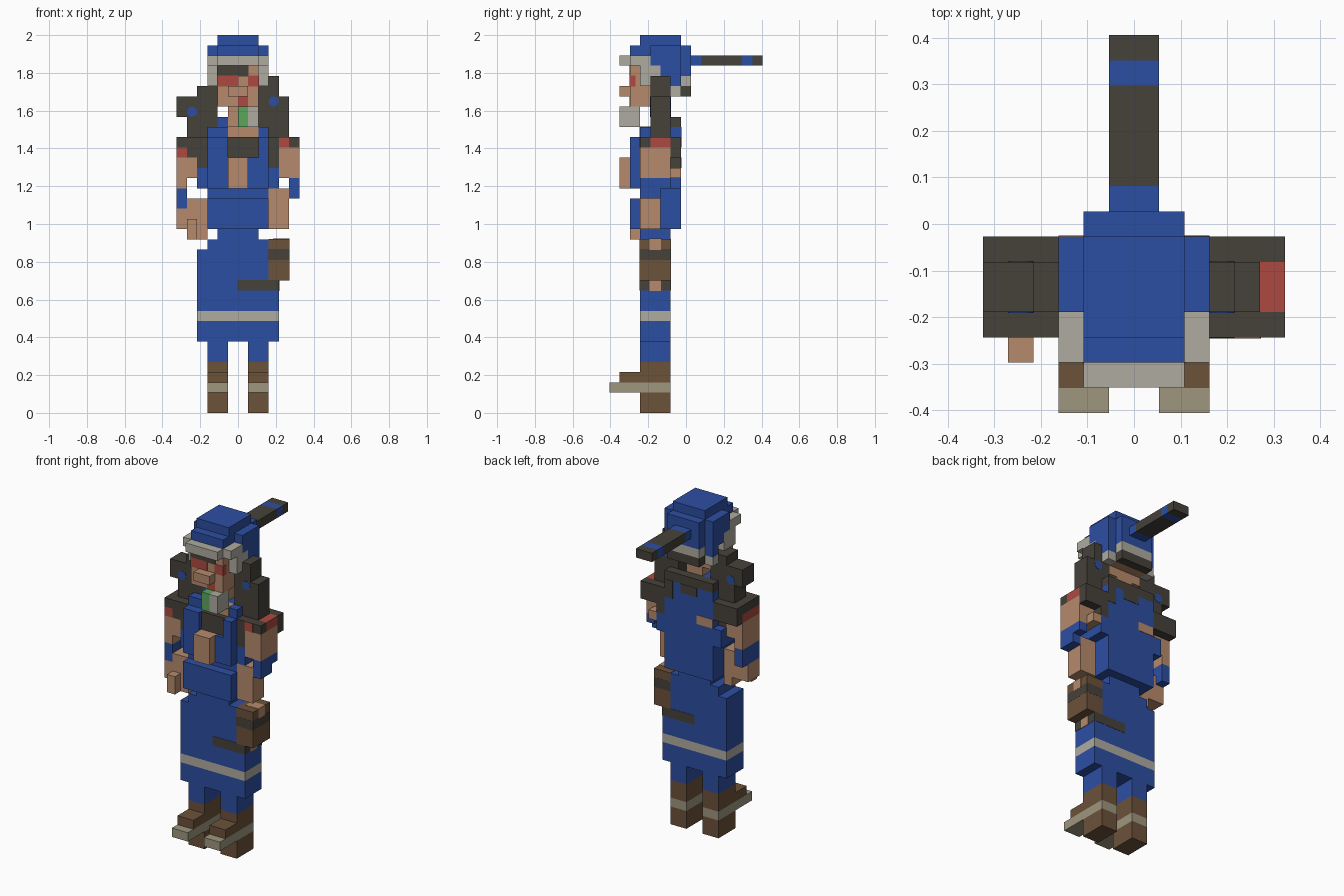
import bpy, bmesh, math
from mathutils import Matrix

if "Cube" in bpy.data.objects:
    bpy.data.objects.remove(bpy.data.objects["Cube"])

V = 2 / 37      # edge of one block
Y0 = 7.5        # block depth index that lies on y = 0


def linear(c):
    c /= 255
    return c / 12.92 if c <= 0.04045 else ((c + 0.055) / 1.055) ** 2.4


def material(name, r, g, b):
    m = bpy.data.materials.new(name)
    col = (linear(r), linear(g), linear(b), 1)
    m.diffuse_color = col
    m.use_nodes = True
    bsdf = next(n for n in m.node_tree.nodes if n.type == 'BSDF_PRINCIPLED')
    bsdf.inputs["Base Color"].default_value = col
    return m


BLUE = material("blue cloth", 44, 78, 162)
DARK = material("charcoal", 70, 65, 58)
SKIN = material("skin", 182, 138, 108)
BROWN = material("brown leather", 108, 82, 58)
TAN = material("tan sole", 157, 150, 126)
GREY = material("pale grey", 175, 171, 160)
RED = material("red", 172, 74, 65)
GREEN = material("green", 92, 165, 92)


def finish(name, mat, bm):
    me = bpy.data.meshes.new(name)
    bm.to_mesh(me)
    bm.free()
    me.materials.append(mat)
    ob = bpy.data.objects.new(name, me)
    bpy.context.collection.objects.link(ob)
    return ob


def part(name, mat, *boxes, grow=0.0, mirror=False):
    """Blocks as (x0, x1, depth0, depth1, z0, z1) in block units."""
    bm = bmesh.new()
    for b in boxes:
        sides = [b, (-b[1], -b[0]) + b[2:]] if mirror else [b]
        for x0, x1, y0, y1, z0, z1 in sides:
            mid = ((x0 + x1) / 2, (y0 + y1) / 2 - Y0, (z0 + z1) / 2)
            size = [s + 2 * grow for s in (x1 - x0, y1 - y0, z1 - z0)]
            mtx = (Matrix.Translation([c * V for c in mid])
                   @ Matrix.Diagonal([s * V for s in size] + [1]))
            bmesh.ops.create_cube(bm, size=1, matrix=mtx)
    return finish(name, mat, bm)


def stud(name, mat, x, z, y0, y1):
    """Round dot running through a block from front to back."""
    bm = bmesh.new()
    mtx = (Matrix.Translation((x * V, ((y0 + y1) / 2 - Y0) * V, z * V))
           @ Matrix.Rotation(math.pi / 2, 4, 'X'))
    bmesh.ops.create_cone(bm, cap_ends=True, segments=12, radius1=0.5 * V,
                          radius2=0.5 * V, depth=(y1 - y0 + 0.06) * V, matrix=mtx)
    return finish(name, mat, bm)


# boots and legs
part("boots", BROWN, (1, 3, 3, 6, 0, 2), (1, 3, 3, 6, 3, 5), (1, 3, 1, 3, 3, 4), mirror=True)
part("boot_soles", TAN, (1, 3, 0, 6, 2, 3), mirror=True)
part("legs", BLUE, (1, 3, 3, 6, 5, 7), mirror=True)

# skirt and waist
part("skirt", BLUE, (-4, 4, 3, 6, 7, 9), (-4, 4, 3, 6, 10, 16),
     (-3, 3, 3, 6, 16, 17), (-2, 2, 3, 6, 17, 18))
part("skirt_band", GREY, (-4, 4, 3, 6, 9, 10))
part("holster_strap", DARK, (0, 4, 3, 6, 12, 13), grow=0.03)
part("strap_clasp", SKIN, (3.5, 4, 4, 5, 12, 13), grow=0.06)
part("holster", BROWN, (3, 5, 3, 6, 13, 15), (3, 5, 3, 6, 16, 17), grow=0.03)
part("holster_band", DARK, (3, 5, 3, 6, 15, 16), grow=0.04)
part("holster_grip", SKIN, (3.5, 5, 4, 5, 16, 17), grow=0.06)

# torso
part("torso", BLUE, (-3, 3, 2, 7, 18, 21), (-3, 3, 3, 7, 21, 27),
     (-4, 4, 3, 7, 22, 24), (-3, 3, 3, 7, 27, 28), (-2, -1, 4, 6, 28, 29))
part("bib_straps", BLUE, (-3, -1, 2, 3, 22, 27), (1, 3, 2, 3, 22, 25), (2, 3, 2, 3, 25, 27))
part("chest", SKIN, (-1, 1, 1, 3, 22, 25))
part("chest_cloth", DARK, (-1, 2, 2.4, 3, 25, 27))
part("neck", SKIN, (-1, 1, 4, 6, 27, 30), (-1, 2, 2.95, 4, 27, 28.03))
part("back_collar", DARK, (-3, 3, 6, 7, 28, 29), (-1, 1, 6.5, 7.04, 27, 28),
     (2, 3, 6.5, 7.04, 26, 28))
part("back_patch", SKIN, (-2, -1, 6.5, 7.04, 24, 25), (-3, -2, 6.5, 7.04, 24, 25))

# left arm
part("left_shoulder", DARK, (3, 5, 3, 4, 26, 27), (3, 4, 3, 6, 24, 27), (5, 6, 3, 4, 26, 27),
     (3, 6, 6, 7, 25, 27), (3, 4, 6, 7, 24, 25))
part("left_sleeve_band", RED, (4, 6, 4, 6, 26, 27))
part("left_sleeve_badge", RED, (4, 5, 2.96, 3.2, 26, 27))
part("left_arm", SKIN, (4, 6, 3, 6, 23, 26), (4, 5, 6, 7, 23, 24))
part("left_elbow", BLUE, (5, 6, 3, 6, 22, 23), (5, 6, 3, 5, 21, 22))
part("left_hand", SKIN, (3, 5, 3, 5, 18, 22))

# right arm
part("right_shoulder", DARK, (-6, -3, 3, 7, 26, 27), (-4, -3, 3, 6, 24, 26),
     (-5, -4, 3, 4, 25, 26), (-6, -3, 6, 7, 25, 26))
part("right_sleeve_band", RED, (-6, -5, 3, 6, 25, 26), (-5, -4, 4, 6, 25, 26))
part("right_arm", SKIN, (-6, -4, 3, 6, 23, 25), (-6, -5, 3, 6, 22, 23))
part("right_elbow", BLUE, (-6, -5, 3, 6, 20, 22))
part("right_hand", SKIN, (-5, -3, 3, 5, 18, 21), (-6, -5, 3, 5, 18, 20),
     (-5, -4, 2, 3, 17, 19), (-4, -3, 3, 5, 17, 18))

# long hair at both sides, each with a round bead
part("left_hair", DARK, (2, 4, 4, 6, 27, 33), (4, 5, 4, 6, 27, 31))
part("right_hair", DARK, (-4, -2, 4, 6, 27, 32), (-5, -4, 4, 6, 27, 29), (-6, -4, 4, 6, 29, 31))
stud("left_bead", BLUE, 3.5, 30.5, 4, 6)
stud("right_bead", BLUE, -4.5, 29.5, 4, 6)

# head
part("head", SKIN, (-2, 2, 2, 7, 31, 34), (-2, 2, 2, 6, 30, 31))
part("nose", SKIN, (-1, 1, 1, 2, 31, 32))
part("eye_paint", RED, (-2, 0, 2, 2.5, 32, 33), (1, 2, 2, 2.5, 32, 33), grow=0.04)
part("brow", DARK, (-2, 1, 2, 2.5, 33, 34), grow=0.04)
part("mouth", RED, (0, 1, 1.95, 2.5, 30, 31))
part("mug_front", GREEN, (0, 1, 1, 3, 28, 30))
part("mug_side", GREY, (1, 2, 1, 3, 28, 30))

# cap
part("cap_rim", GREY, (-2, 2, 1, 3, 34, 35), (-3, 3, 2, 4, 34, 35), (-3, -2, 3, 5, 32, 34),
     (2, 3, 3, 5, 32, 34), (-2, 2, 7, 8, 32, 33), (-3, -2, 6, 7, 31, 32), (2, 3, 6, 7, 31, 32))
part("cap", BLUE, (-2, 2, 3, 7, 36, 37), (-2, 2, 2, 8, 35, 36), (-3, 3, 4, 7, 35, 36),
     (-2, 2, 4, 8, 33, 35), (-3, 3, 4, 7, 34, 35), (-3, 3, 5, 7, 33, 34), (-3, 3, 6, 7, 32, 33))
part("nape_hair", DARK, (-2, 2, 7, 8, 31, 32))
part("cap_tail", DARK, (-1, 1, 9, 13, 34, 35), (-1, 1, 14, 15, 34, 35))
part("cap_tail_bands", BLUE, (-1, 1, 8, 9, 34, 35), (-1, 1, 13, 14, 34, 35))
